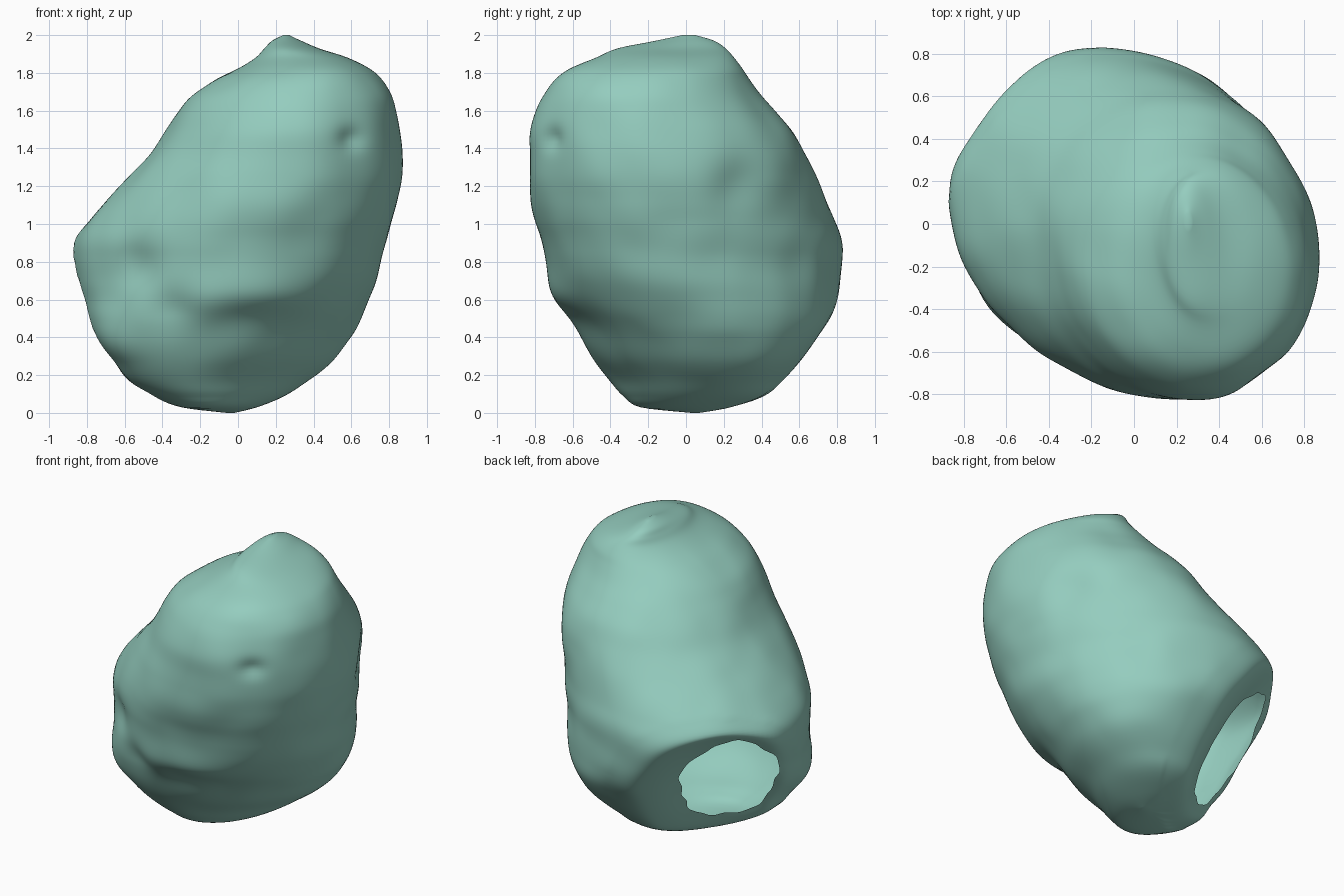
import bpy, bmesh, math
from mathutils import Vector, noise

if "Cube" in bpy.data.objects:
    bpy.data.objects.remove(bpy.data.objects["Cube"])

# Silhouette levels: z, x min, x max, y min, y max
LEVELS = [
    (0.00, -0.06, -0.02, 0.03, 0.07), (0.03, -0.30, 0.10, -0.24, 0.24),
    (0.09, -0.46, 0.25, -0.33, 0.42), (0.17, -0.60, 0.37, -0.40, 0.51),
    (0.28, -0.67, 0.51, -0.49, 0.61), (0.40, -0.76, 0.60, -0.57, 0.70),
    (0.50, -0.80, 0.65, -0.64, 0.765), (0.60, -0.82, 0.69, -0.69, 0.80),
    (0.70, -0.85, 0.73, -0.72, 0.82), (0.82, -0.875, 0.765, -0.745, 0.83),
    (0.92, -0.86, 0.795, -0.77, 0.82), (1.02, -0.79, 0.82, -0.80, 0.785),
    (1.12, -0.70, 0.845, -0.82, 0.745), (1.24, -0.585, 0.87, -0.83, 0.69),
    (1.36, -0.475, 0.872, -0.83, 0.635), (1.48, -0.395, 0.86, -0.825, 0.57),
    (1.59, -0.325, 0.84, -0.795, 0.48), (1.68, -0.25, 0.815, -0.755, 0.40),
    (1.76, -0.13, 0.765, -0.70, 0.34), (1.82, -0.01, 0.70, -0.62, 0.30),
    (1.88, 0.09, 0.58, -0.48, 0.255), (1.93, 0.14, 0.43, -0.36, 0.21),
    (1.97, 0.18, 0.335, -0.16, 0.15), (2.00, 0.24, 0.27, -0.02, 0.05),
]

# Local dents (negative) and swellings: position, width, height, depth
LUMPS = [
    ((0.05, -0.58, 0.48), 0.30, 0.09, -0.025), ((0.15, -0.70, 0.64), 0.30, 0.09, 0.02),
    ((-0.55, -0.55, 0.76), 0.15, 0.12, -0.03), ((-0.35, -0.58, 0.56), 0.13, 0.12, -0.04),
    ((0.58, -0.68, 1.45), 0.08, 0.06, -0.04), ((0.76, 0.27, 1.20), 0.15, 0.15, -0.03),
    ((-0.62, -0.38, 0.36), 0.17, 0.12, 0.025),
]

SEG, SUB = 144, 5


def catmull(p0, p1, p2, p3, t):
    return [0.5 * (2*b + (c-a)*t + (2*a-5*b+4*c-d)*t*t + (3*b-a-3*c+d)*t**3)
            for a, b, c, d in zip(p0, p1, p2, p3)]


def blend(z, lo, hi):
    t = min(1, max(0, (z - lo) / (hi - lo)))
    return t * t * (3 - 2 * t)


def skew(z):
    # Low rings stretch left-front to right-back, the others the opposite way
    return 0.28 - 0.41 * blend(z, 0.2, 0.85) + 0.06 * blend(z, 1.0, 1.4)


rows = []
n = len(LEVELS)
for i in range(n - 1):
    pts = [LEVELS[min(max(k, 0), n - 1)] for k in range(i - 1, i + 3)]
    rows += [catmull(*pts, s / SUB) for s in range(SUB)]
rows.append(LEVELS[-1])

# Stone body: lofted rings through the levels
bm = bmesh.new()
rings = []
for z, x0, x1, y0, y1 in rows:
    ring = []
    for k in range(SEG):
        a = 2 * math.pi * k / SEG
        ring.append(bm.verts.new(((x0+x1)/2 + (x1-x0)/2*math.cos(a),
                                  (y0+y1)/2 + (y1-y0)/2*math.sin(a + skew(z)), z)))
    rings.append(ring)
for a, b in zip(rings, rings[1:]):
    for k in range(SEG):
        j = (k + 1) % SEG
        bm.faces.new((a[k], a[j], b[j], b[k]))
bm.faces.new(rings[0][::-1])
bm.faces.new(rings[-1])
bm.normal_update()

# Lumps, dents and a little surface unevenness
for v in bm.verts:
    d = 0.010 * noise.noise(v.co * 4.0) * min(1, v.co.z * 4, (2 - v.co.z) * 4)
    for c, w, h, depth in LUMPS:
        e = v.co - Vector(c)
        d += depth * math.exp(-(e.x**2 + e.y**2) / w**2 - e.z**2 / h**2)
    v.co += v.normal * d

# Broken flat on the lower back left, sinking towards the opening
s = math.sqrt(0.5)
out = Vector((-s * 0.85, s * 0.85, -0.53)).normalized()
OFFSET = 0.258


def hole_coords(c):
    return ((-c.x - c.y) * s - 0.17) / 0.31, (c.z - 0.52) / 0.35


for v in bm.verts:
    over = v.co.dot(out) - OFFSET
    if over > 0:
        v.co -= out * over
near = [v for v in bm.verts if v.co.dot(out) > OFFSET - 0.12]
for v in near:
    v.co -= out * 0.07 * math.exp(-(math.hypot(*hole_coords(v.co)) / 1.2) ** 4)
for i in range(8):
    bmesh.ops.smooth_vert(bm, verts=near, factor=0.5,
                          use_axis_x=True, use_axis_y=True, use_axis_z=True)

# Ragged opening through the flat into the hollow inside
hole = []
for f in bm.faces:
    c = f.calc_center_median()
    if c.dot(out) < OFFSET - 0.16:
        continue
    u, w = hole_coords(c)
    ang = math.atan2(w, u)
    if math.hypot(u, w) < 1.0 + 0.04 * math.sin(5 * ang) + 0.02 * math.sin(13 * ang):
        hole.append(f)
bmesh.ops.delete(bm, geom=hole, context='FACES')

# Even out the stepped rim
rim = [e for e in bm.edges if e.is_boundary]
for i in range(4):
    new = {}
    for e in rim:
        for v in e.verts:
            o = e.other_vert(v)
            new[v] = new.get(v, v.co * 0.5) + o.co * 0.25
    for v, co in new.items():
        v.co = co

mesh = bpy.data.meshes.new("hollow_stone")
bm.to_mesh(mesh)
bm.free()
for p in mesh.polygons:
    p.use_smooth = True
stone = bpy.data.objects.new("hollow_stone", mesh)
bpy.context.collection.objects.link(stone)

# Pale green stone colour
mat = bpy.data.materials.new("pale_green")
mat.diffuse_color = (0.30, 0.61, 0.52, 1)
mat.use_nodes = True
mat.node_tree.nodes["Principled BSDF"].inputs["Base Color"].default_value = mat.diffuse_color
mesh.materials.append(mat)
